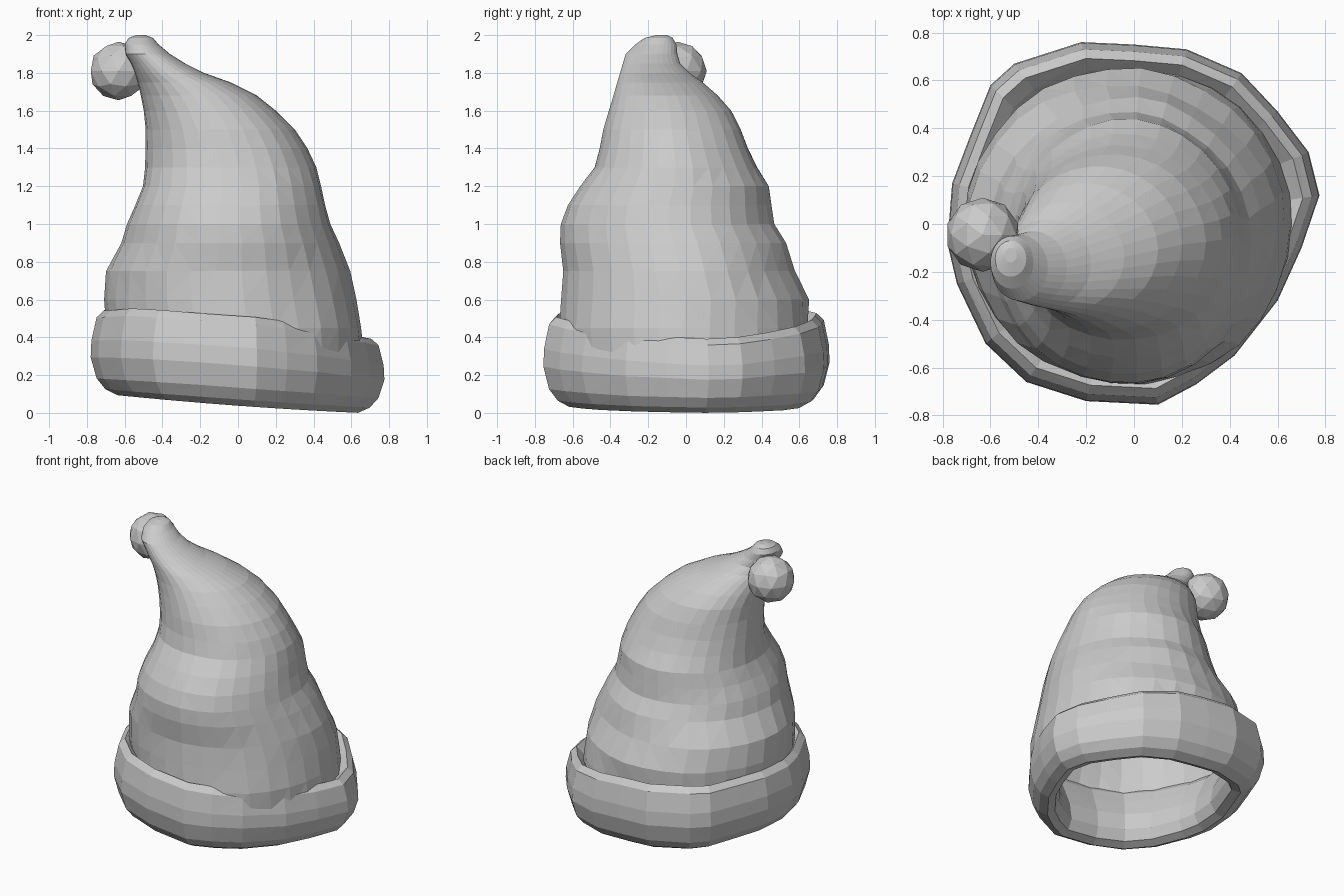
import bpy, bmesh, math
from mathutils import Vector, noise

SEG = 30


def loft(name, rings, loop=False, cap=False):
    """Skin a stack of equal-sized point rings with flat faces."""
    bm = bmesh.new()
    vs = [[bm.verts.new(p) for p in ring] for ring in rings]
    n = len(vs[0])
    pairs = list(zip(vs, vs[1:])) + ([(vs[-1], vs[0])] if loop else [])
    for a, b in pairs:
        for i in range(n):
            j = (i + 1) % n
            bm.faces.new((a[i], a[j], b[j], b[i]))
    if cap:
        bm.faces.new(vs[-1])
    bmesh.ops.recalc_face_normals(bm, faces=bm.faces)
    bmesh.ops.triangulate(bm, faces=bm.faces)
    mesh = bpy.data.meshes.new(name)
    bm.to_mesh(mesh)
    bm.free()
    ob = bpy.data.objects.new(name, mesh)
    bpy.context.collection.objects.link(ob)
    return ob


# Hat body: horizontal slices as (z, x min, x max, y min, y max)
slices = [
    (0.28, -0.68, 0.67, -0.66, 0.65), (0.45, -0.70, 0.66, -0.67, 0.65),
    (0.60, -0.71, 0.63, -0.66, 0.65), (0.75, -0.69, 0.59, -0.645, 0.58),
    (0.90, -0.61, 0.53, -0.66, 0.53), (1.00, -0.585, 0.49, -0.66, 0.47),
    (1.10, -0.55, 0.465, -0.63, 0.45), (1.20, -0.51, 0.44, -0.57, 0.44),
    (1.30, -0.495, 0.41, -0.49, 0.38), (1.40, -0.49, 0.365, -0.46, 0.33),
    (1.50, -0.49, 0.30, -0.44, 0.29), (1.60, -0.50, 0.20, -0.41, 0.24),
    (1.68, -0.515, 0.10, -0.385, 0.17), (1.75, -0.53, -0.04, -0.365, 0.09),
    (1.80, -0.545, -0.18, -0.35, 0.02), (1.85, -0.565, -0.28, -0.335, -0.03),
    (1.90, -0.595, -0.36, -0.32, -0.045), (1.95, -0.60, -0.42, -0.27, -0.05),
    (1.985, -0.58, -0.45, -0.22, -0.07), (2.00, -0.54, -0.49, -0.16, -0.10),
]
rings = []
for z, x0, x1, y0, y1 in slices:
    ring = []
    fade = max(0.0, min(1.0, (1.8 - z) / 0.5))
    for i in range(SEG):
        a = math.tau * i / SEG
        c, s = math.cos(a), math.sin(a)
        # soft cloth wrinkles, deepest low down at the back left
        k = 1 + 0.03 * fade * noise.noise(Vector((c * 1.8, s * 1.8, z * 3)))
        back = max(0.0, math.cos(a - 2.2)) * max(0.0, 1 - abs(z - 0.8) / 0.35)
        k += 0.025 * back * math.sin(z * 21 + a * 2)
        ring.append(((x0 + x1) / 2 + c * k * (x1 - x0) / 2,
                     (y0 + y1) / 2 + s * k * (y1 - y0) / 2, z))
    rings.append(ring)
loft("hat_body", rings, cap=True)

# Brim: uneven outline seen from above, swept with a rounded section
outline = [(0.775, 0.12), (0.73, 0.30), (0.60, 0.47), (0.45, 0.63), (0.22, 0.73),
           (0.0, 0.75), (-0.22, 0.76), (-0.50, 0.67), (-0.60, 0.58), (-0.68, 0.38),
           (-0.76, 0.17), (-0.78, -0.08), (-0.74, -0.25), (-0.62, -0.50),
           (-0.45, -0.66), (-0.20, -0.74), (0.10, -0.755), (0.26, -0.67),
           (0.42, -0.55), (0.60, -0.32), (0.70, -0.10)]
section = [(0.84, 0.88), (0.91, 1.0), (0.96, 0.92), (0.995, 0.65), (1.0, 0.45),
           (0.96, 0.20), (0.90, 0.07), (0.82, 0.0), (0.75, 0.05), (0.71, 0.20),
           (0.73, 0.45), (0.79, 0.70)]
rings = []
for r, t in section:
    ring = []
    for x, y in outline:
        top = 0.515 - 0.10 * x - 0.08 * x * x
        bottom = 0.038 - 0.06 * x + 0.015 * x * x
        w = 0.012 * noise.noise(Vector((x * 3, y * 3, t * 2)))
        ring.append((x * r, y * r, bottom + (top - bottom) * t + w * t))
    rings.append(ring)
loft("brim", rings, loop=True)

# Pompom hanging beside the tip
bpy.ops.mesh.primitive_ico_sphere_add(subdivisions=2, radius=0.155,
                                      location=(-0.632, -0.045, 1.81))
bpy.context.object.name = "pompom"
